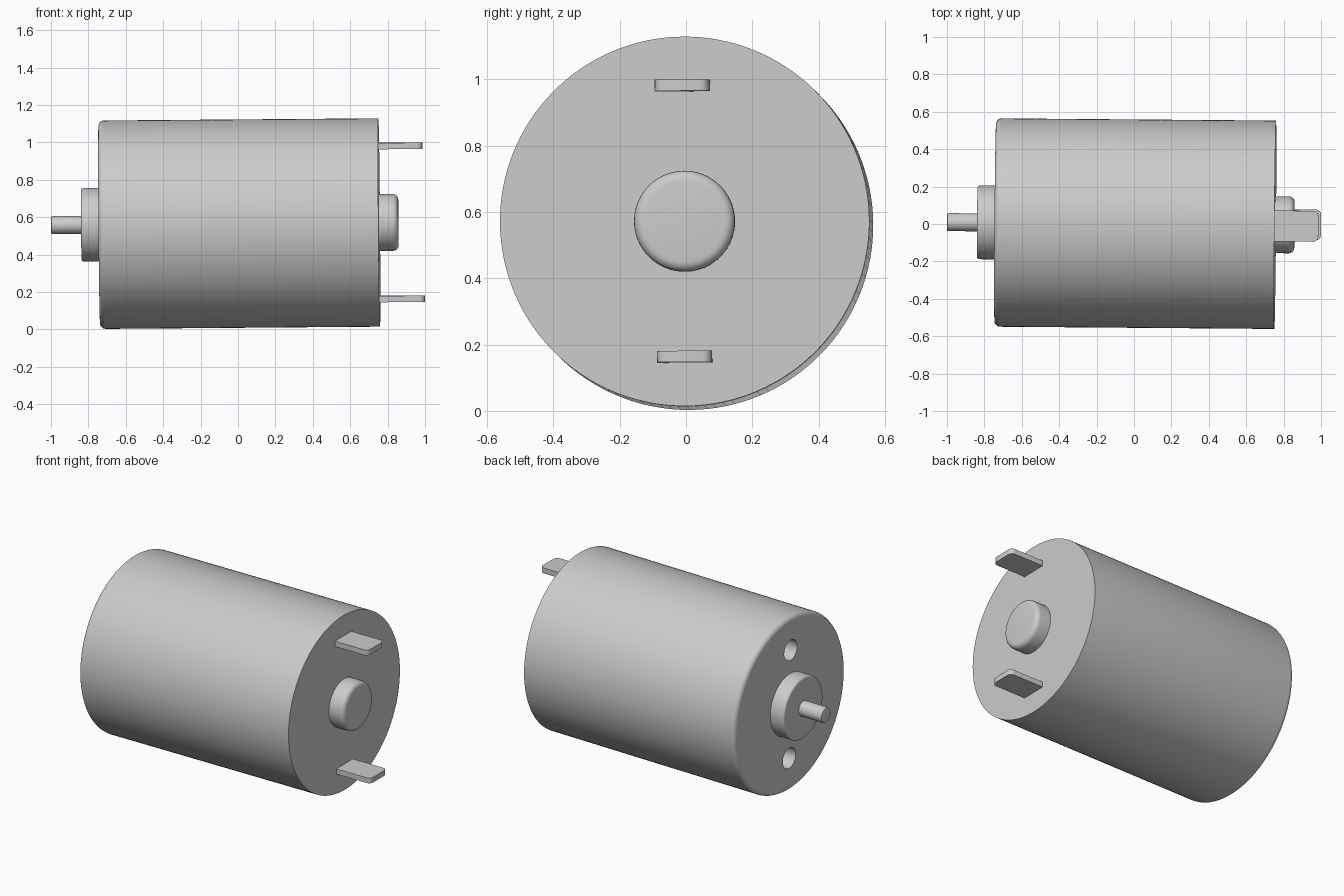
import bpy, bmesh, math
from mathutils import Matrix, Vector

if "Cube" in bpy.data.objects:
    bpy.data.objects.remove(bpy.data.objects["Cube"])

# The whole motor sits slightly tilted
TILT = (Matrix.Translation((0, 0.002, 0.566))
        @ Matrix.Rotation(-0.008, 4, 'Z')
        @ Matrix.Rotation(-0.008, 4, 'Y')
        @ Matrix.Rotation(0.009, 4, 'X'))

grey = bpy.data.materials.new("metal grey")
grey.diffuse_color = (0.6, 0.6, 0.6, 1)
grey.use_nodes = True
grey.node_tree.nodes["Principled BSDF"].inputs["Base Color"].default_value = grey.diffuse_color


def finish(name, bm):
    bmesh.ops.recalc_face_normals(bm, faces=bm.faces)
    me = bpy.data.meshes.new(name)
    bm.to_mesh(me)
    bm.free()
    ob = bpy.data.objects.new(name, me)
    bpy.context.collection.objects.link(ob)
    me.materials.append(grey)
    ob.matrix_world = TILT
    return ob


def fillet(x, r, f, side, n=5):
    """Rounded corner points (x, radius) at end x; side -1 = left, 1 = right."""
    pts = []
    for i in range(n + 1):
        a = math.pi / 2 * i / n
        pts.append((x - side * f * (1 - math.cos(a)), r - f * (1 - math.sin(a))))
    return pts if side < 0 else pts[::-1]


def lathe(name, profile, segs=128, y=0, z=0):
    """Closed solid turned around the x axis."""
    bm = bmesh.new()
    rings = [[bm.verts.new((x, y + r * math.cos(2 * math.pi * k / segs),
                            z + r * math.sin(2 * math.pi * k / segs)))
              for k in range(segs)] for x, r in profile]
    for a, b in zip(rings, rings[1:]):
        for k in range(segs):
            j = (k + 1) % segs
            bm.faces.new((a[k], a[j], b[j], b[k]))
    bm.faces.new(rings[0])
    bm.faces.new(rings[-1])
    return finish(name, bm)


def smooth(ob):
    bpy.ops.object.select_all(action='DESELECT')
    ob.select_set(True)
    bpy.context.view_layer.objects.active = ob
    bpy.ops.object.shade_smooth_by_angle(angle=math.radians(35))


# Housing: rounded at the shaft end, sharp at the terminal end
housing = lathe("housing", fillet(-0.742, 0.557, 0.03, -1) + [(0.755, 0.557)])

# Two blind mounting holes in the shaft end
for s in (1, -1):
    cutter = lathe("hole_cutter", [(-0.85, 0.065), (-0.62, 0.065)], 40, z=s * 0.345)
    bpy.context.view_layer.update()
    mod = housing.modifiers.new("hole", 'BOOLEAN')
    mod.operation = 'DIFFERENCE'
    mod.solver = 'EXACT'
    mod.object = cutter
    bpy.context.view_layer.objects.active = housing
    bpy.ops.object.modifier_apply(modifier=mod.name)
    bpy.data.objects.remove(cutter)
smooth(housing)

# Bearing bosses and shaft
smooth(lathe("front_boss", fillet(-0.838, 0.197, 0.012, -1, 3) + [(-0.74, 0.197)], 96))
smooth(lathe("shaft", fillet(-1.0, 0.048, 0.008, -1, 2) + [(-0.83, 0.048)], 48))
smooth(lathe("rear_boss", [(0.75, 0.152)] + fillet(0.858, 0.152, 0.03, 1), 96))

# Flat terminal tabs with rounded outer corners
for label, z, end in (("upper", 0.409, 0.989), ("lower", -0.409, 0.997)):
    bm = bmesh.new()
    bmesh.ops.create_cube(bm, size=1)
    x0 = 0.745
    for v in bm.verts:
        v.co = Vector((x0 + (v.co.x + 0.5) * (end - x0),
                       v.co.y * 0.165 - 0.003, z + v.co.z * 0.034))
    edges = [e for e in bm.edges
             if all(v.co.x > 0.9 for v in e.verts)
             and abs(e.verts[0].co.y - e.verts[1].co.y) < 1e-4]
    bmesh.ops.bevel(bm, geom=edges, offset=0.028, segments=4, profile=0.5,
                    affect='EDGES')
    smooth(finish(label + "_terminal", bm))
